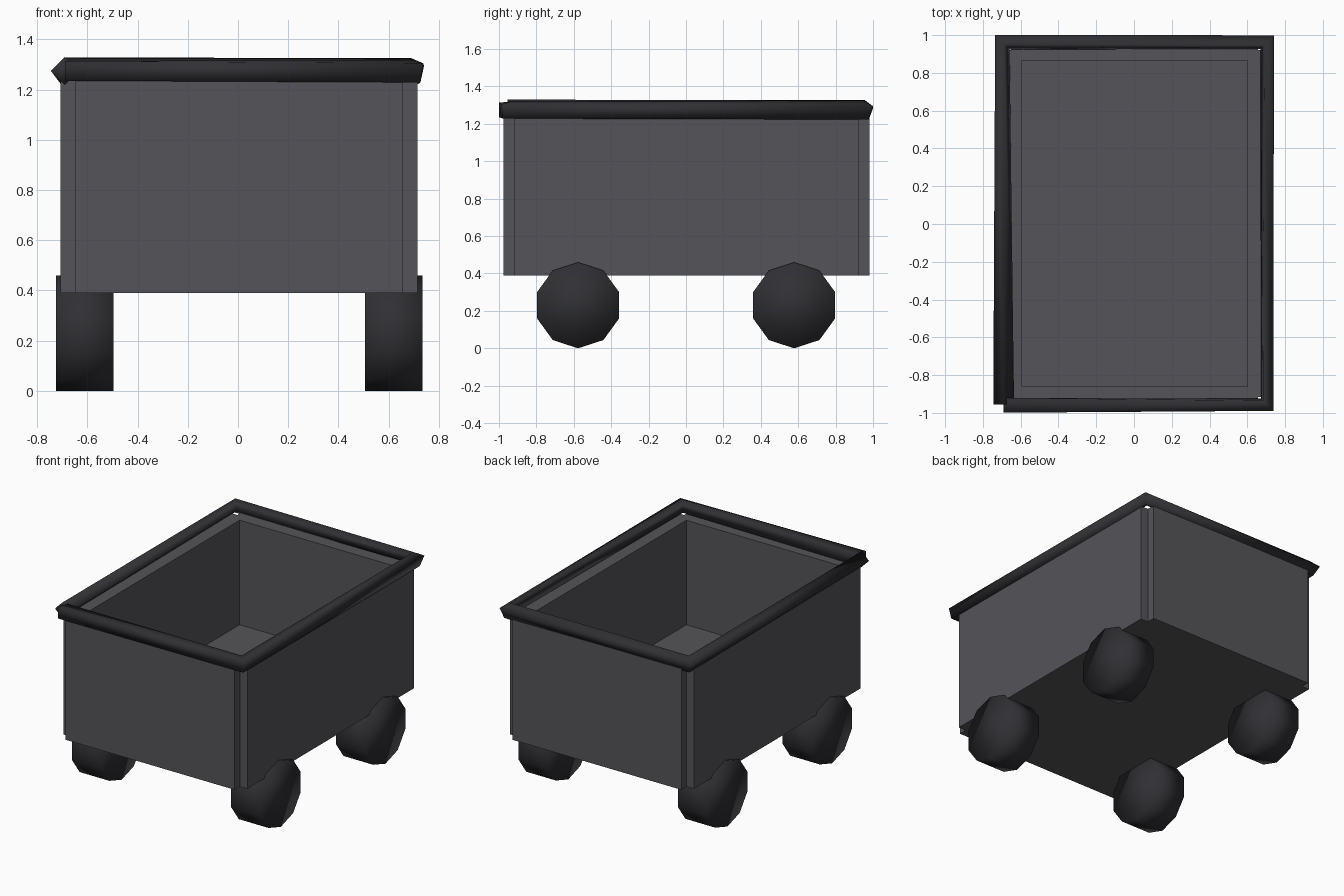
import bpy, bmesh, math
from mathutils import Vector

if "Cube" in bpy.data.objects:
    bpy.data.objects.remove(bpy.data.objects["Cube"])


def make_object(name, bm, smooth=False):
    bmesh.ops.recalc_face_normals(bm, faces=bm.faces)
    mesh = bpy.data.meshes.new(name)
    bm.to_mesh(mesh)
    bm.free()
    for p in mesh.polygons:
        p.use_smooth = smooth
    obj = bpy.data.objects.new(name, mesh)
    bpy.context.collection.objects.link(obj)
    return obj


# Cart body: notched-corner outline raised into an open tub with thick walls
X0, X1, Y0, Y1 = -0.708, 0.714, -0.975, 0.98
BOTTOM, FLOOR, TOP, STEP, WALL = 0.39, 0.505, 1.235, 0.058, 0.114
outline = []
for cx, cy, sx, sy in ((X0, Y0, 1, 1), (X1, Y0, -1, 1), (X1, Y1, -1, -1), (X0, Y1, 1, -1)):
    corner = [(cx, cy + sy * STEP), (cx + sx * STEP, cy + sy * STEP), (cx + sx * STEP, cy)]
    outline += corner if sx == sy else corner[::-1]
inner = [(X0 + WALL, Y0 + WALL), (X1 - WALL, Y0 + WALL), (X1 - WALL, Y1 - WALL), (X0 + WALL, Y1 - WALL)]

bm = bmesh.new()
ob, ot = [[bm.verts.new((x, y, z)) for x, y in outline] for z in (BOTTOM, TOP)]
ib, it = [[bm.verts.new((x, y, z)) for x, y in inner] for z in (FLOOR, TOP)]
bm.faces.new(ob)
bm.faces.new(ib)
for low, high in ((ob, ot), (ib, it)):
    n = len(low)
    for i in range(n):
        j = (i + 1) % n
        bm.faces.new((low[i], low[j], high[j], high[i]))
# top ledge: one patch per corner and one per side
for k in range(4):
    a, b, c = ot[3 * k:3 * k + 3]
    bm.faces.new((a, b, c, it[k]))
    bm.faces.new((c, ot[(3 * k + 3) % 12], it[(k + 1) % 4], it[k]))
make_object("cart_body", bm)

# Rim: four-sided tube swept round the top, twisting a little at each corner
D = math.sqrt(0.5)
R = 0.055
stations = [  # centre x, centre y, outward direction, twist in degrees
    (-0.69, -0.96, (0, -1), 45),
    (0.705, -0.957, (D, -D), 34),
    (0.705, 0.963, (D, D), 22),
    (-0.697, 0.962, (-D, D), 11),
    (-0.69, -0.955, (-1, 0), 0),
]
bm = bmesh.new()
rings = []
for x, y, out, twist in stations:
    ring = []
    for k in range(4):
        a = math.radians(twist + 90 * k)
        h = R * math.cos(a)
        ring.append(bm.verts.new((x + out[0] * h, y + out[1] * h, 1.274 + R * math.sin(a))))
    rings.append(ring)
for r, s in zip(rings, rings[1:]):
    for i in range(4):
        j = (i + 1) % 4
        bm.faces.new((r[i], r[j], s[j], s[i]))
bm.faces.new(rings[0])
bm.faces.new(rings[-1])
rim = make_object("top_rim", bm, smooth=True)

# Wheels: ten-sided drums
for x, side in ((-0.61, "left"), (0.62, "right")):
    for y, end in ((-0.577, "front"), (0.578, "back")):
        bm = bmesh.new()
        low, high = [], []
        for k in range(10):
            a = math.radians(90 + 36 * k)
            p = Vector((x, y + 0.23 * math.cos(a), 0.23 + 0.23 * math.sin(a)))
            low.append(bm.verts.new(p - Vector((0.115, 0, 0))))
            high.append(bm.verts.new(p + Vector((0.115, 0, 0))))
        bm.faces.new(low)
        bm.faces.new(high)
        for i in range(10):
            j = (i + 1) % 10
            bm.faces.new((low[i], low[j], high[j], high[i]))
        make_object(f"{end}_{side}_wheel", bm, smooth=True)

# Dark material for rim and wheels, mid grey for the body
for name, colour, match in (("dark", (0.03, 0.03, 0.035, 1), ("rim", "wheel")),
                            ("iron_grey", (0.09, 0.09, 0.1, 1), ("body",))):
    mat = bpy.data.materials.new(name)
    mat.diffuse_color = colour
    mat.use_nodes = True
    mat.node_tree.nodes["Principled BSDF"].inputs["Base Color"].default_value = mat.diffuse_color
    for obj in bpy.context.collection.objects:
        if obj.name.endswith(match):
            obj.data.materials.append(mat)
